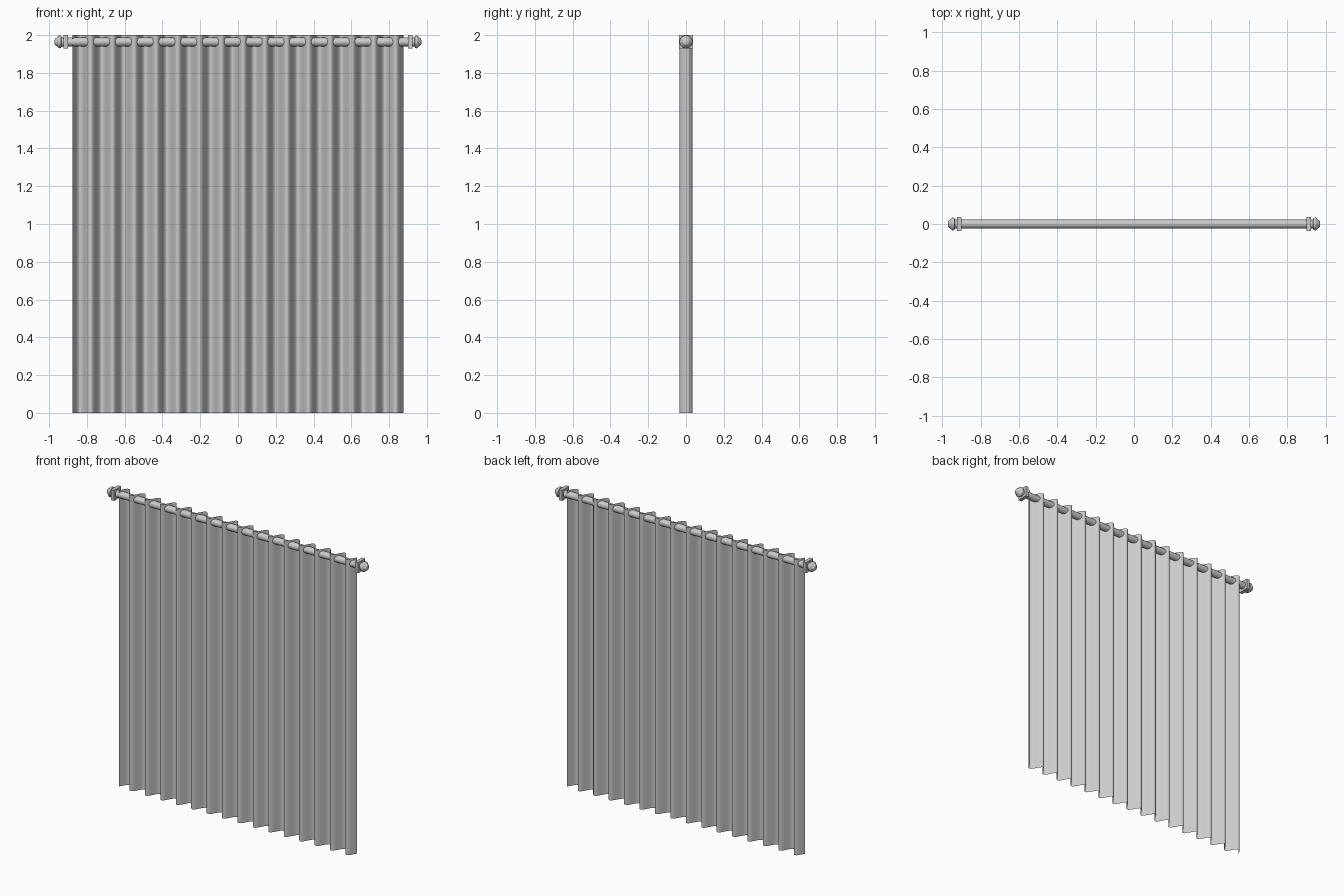
import bpy, bmesh, math
from mathutils import Matrix

if "Cube" in bpy.data.objects:
    bpy.data.objects.remove(bpy.data.objects["Cube"])

ROD_Z = 1.964


def make_object(name, bm, angle=40):
    bmesh.ops.recalc_face_normals(bm, faces=bm.faces[:])
    me = bpy.data.meshes.new(name)
    bm.to_mesh(me)
    bm.free()
    ob = bpy.data.objects.new(name, me)
    bpy.context.collection.objects.link(ob)
    bpy.ops.object.select_all(action='DESELECT')
    ob.select_set(True)
    bpy.context.view_layer.objects.active = ob
    bpy.ops.object.shade_smooth_by_angle(angle=math.radians(angle))
    return ob


def lathe_x(name, profile, side=1, segs=32):
    """Revolve (x, radius) points about the rod axis."""
    bm = bmesh.new()
    vs = [bm.verts.new((side * x, 0, ROD_Z + r)) for x, r in profile]
    es = [bm.edges.new(p) for p in zip(vs, vs[1:])]
    bmesh.ops.spin(bm, geom=vs + es, cent=(0, 0, ROD_Z), axis=(1, 0, 0),
                   angle=2 * math.pi, steps=segs)
    bmesh.ops.remove_doubles(bm, verts=bm.verts[:], dist=1e-5)
    return make_object(name, bm)


# Pleated curtain: a regular wave extruded upwards
HALF, PERIOD, DEPTH, PEAK = 0.876, 0.1153, 0.034, -0.03
bm = bmesh.new()
n = 15 * 16
row = []
for i in range(n + 1):
    x = -HALF + 2 * HALF * i / n
    row.append(bm.verts.new((x, DEPTH * math.cos(math.tau * (x - PEAK) / PERIOD), 0)))
edges = [bm.edges.new(p) for p in zip(row, row[1:])]
ext = bmesh.ops.extrude_edge_only(bm, edges=edges)
top = [g for g in ext["geom"] if isinstance(g, bmesh.types.BMVert)]
bmesh.ops.translate(bm, verts=top, vec=(0, 0, 2))
make_object("curtain", bm, 60)

# Rod threaded through the pleats
lathe_x("rod", [(-0.94, 0), (-0.94, 0.023), (0.94, 0.023), (0.94, 0)])

# Square end plates and turned finials
finial = [(0.92, 0), (0.92, 0.024), (0.934, 0.024), (0.937, 0.031), (0.943, 0.034),
          (0.949, 0.033), (0.954, 0.028), (0.958, 0.023), (0.964, 0.021),
          (0.969, 0.015), (0.971, 0.007), (0.971, 0)]
for side, label in ((-1, "left"), (1, "right")):
    bm = bmesh.new()
    bmesh.ops.create_cube(bm, size=1, matrix=Matrix.Translation((side * 0.912, 0, ROD_Z))
                          @ Matrix.Diagonal((0.024, 0.073, 0.072, 1)))
    make_object("end_plate_" + label, bm)
    lathe_x("finial_" + label, finial, side)
